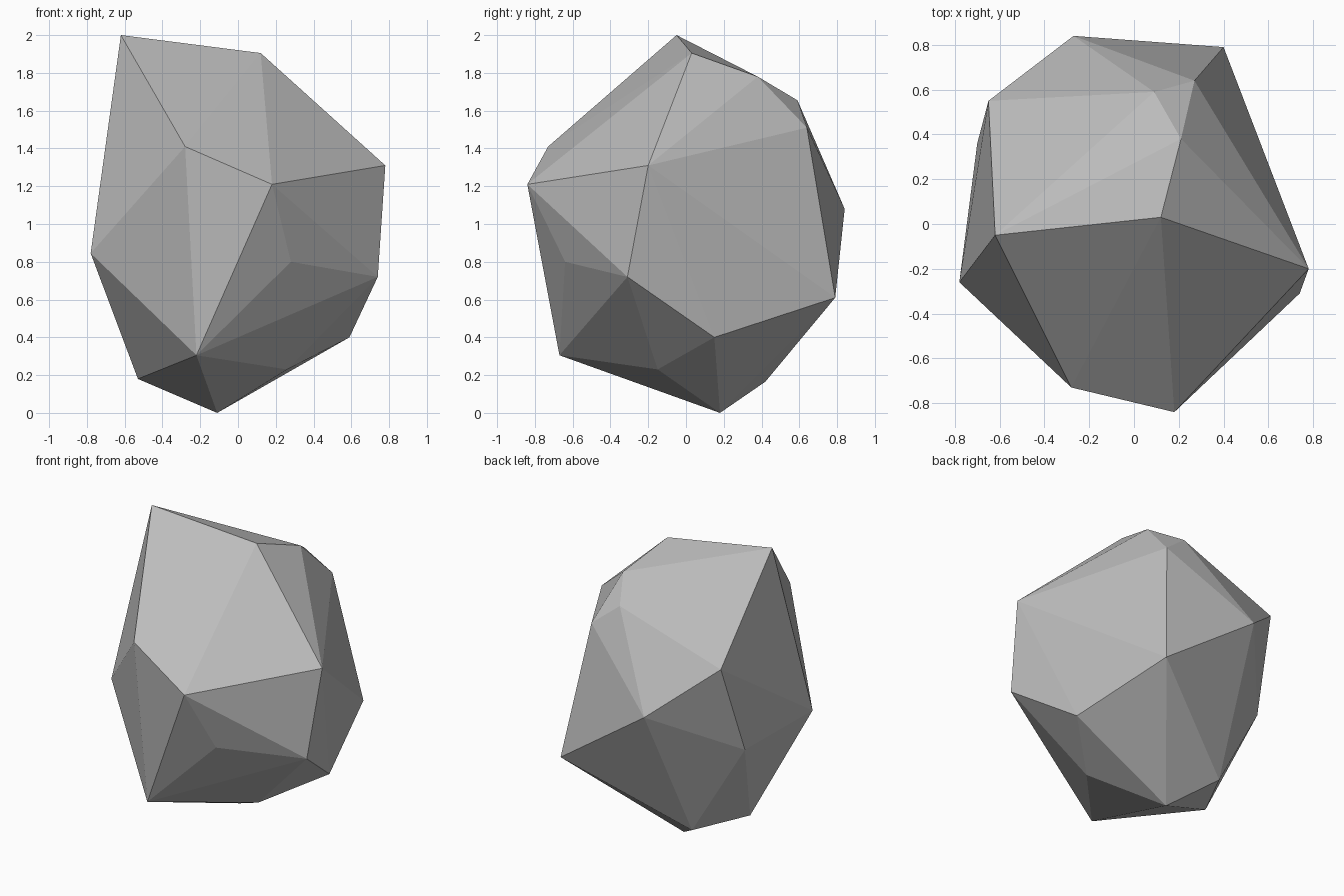
import bpy
import bmesh

# Remove the default object
default = bpy.data.objects.get("Cube")
if default:
    bpy.data.objects.remove(default, do_unlink=True)


def make_material(name, colour):
    material = bpy.data.materials.new(name)
    material.use_nodes = True
    material.diffuse_color = colour
    shader = material.node_tree.nodes.get("Principled BSDF")
    shader.inputs["Base Color"].default_value = colour
    shader.inputs["Roughness"].default_value = 0.9
    return material


def hull_object(name, corners, material):
    """Wrap a faceted convex skin around the corner points."""
    bm = bmesh.new()
    for corner in corners:
        bm.verts.new(corner)
    result = bmesh.ops.convex_hull(bm, input=bm.verts[:])
    unused = {v for v in result["geom_interior"] if isinstance(v, bmesh.types.BMVert)}
    bmesh.ops.delete(bm, geom=list(unused), context="VERTS")
    bmesh.ops.recalc_face_normals(bm, faces=bm.faces[:])
    for face in bm.faces:
        face.smooth = False
    mesh = bpy.data.meshes.new(name)
    bm.to_mesh(mesh)
    bm.free()
    mesh.materials.append(material)
    rock = bpy.data.objects.new(name, mesh)
    bpy.context.scene.collection.objects.link(rock)
    return rock


# Crown: the sloping top ridge
crown = [(-.62, -.05, 2), (.12, .03, 1.905), (.21, .38, 1.78),
         (.09, .59, 1.655), (.27, .64, 1.51)]

# Shoulders: upper ring of corners
shoulders = [(.78, -.2, 1.31), (.18, -.84, 1.21), (-.28, -.73, 1.41),
             (-.65, .55, 1.4), (-.27, .84, 1.08)]

# Waist: widest lower ring
waist = [(-.78, -.26, .845), (.28, -.64, .8), (.74, -.31, .72),
         (.4, .79, .61), (-.7, .36, .79)]

# Foot: tapering underside
foot = [(-.22, -.67, .305), (.59, .15, .4), (-.53, .06, .18),
        (-.34, .42, .165), (.26, -.15, .23), (-.11, .18, 0)]

stone_grey = make_material("stone grey", (.5, .5, .5, 1))
hull_object("rock", crown + shoulders + waist + foot, stone_grey)
